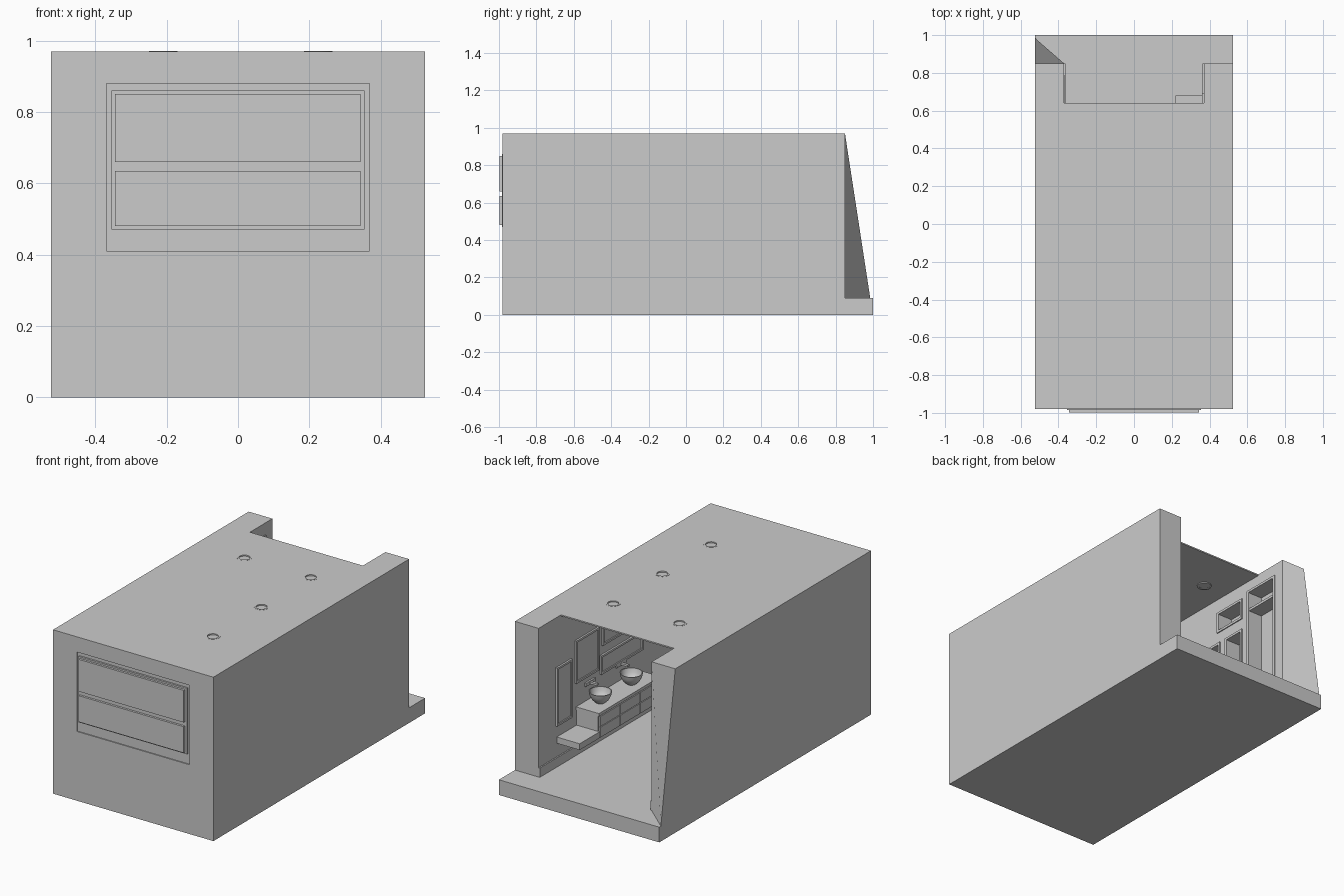
import bpy, bmesh, math
from mathutils import Vector

if "Cube" in bpy.data.objects:
    bpy.data.objects.remove(bpy.data.objects["Cube"])


def box(name, x, y, z):
    bm = bmesh.new()
    bmesh.ops.create_cube(bm, size=1)
    for v in bm.verts:
        v.co = Vector([(r[0] + r[1]) / 2 + c * (r[1] - r[0]) for r, c in zip((x, y, z), v.co)])
    return finish(name, bm)


def finish(name, bm, smooth=False):
    bmesh.ops.recalc_face_normals(bm, faces=bm.faces)
    me = bpy.data.meshes.new(name)
    bm.to_mesh(me)
    bm.free()
    ob = bpy.data.objects.new(name, me)
    bpy.context.collection.objects.link(ob)
    if smooth:
        bpy.context.view_layer.objects.active = ob
        ob.select_set(True)
        bpy.ops.object.shade_smooth_by_angle()
        ob.select_set(False)
    return ob


def lathe(name, profile, loc, steps=32, closed=False):
    bm = bmesh.new()
    vs = [bm.verts.new((r, 0, z)) for r, z in profile]
    es = [bm.edges.new(p) for p in zip(vs, vs[1:] + (vs[:1] if closed else []))]
    bmesh.ops.spin(bm, geom=vs + es, cent=(0, 0, 0), axis=(0, 0, 1),
                   angle=2 * math.pi, steps=steps)
    bmesh.ops.remove_doubles(bm, verts=bm.verts, dist=1e-5)
    ob = finish(name, bm, True)
    ob.location = loc
    return ob


def cut(target, cutter):
    m = target.modifiers.new("cut", 'BOOLEAN')
    m.operation, m.object, m.solver = 'DIFFERENCE', cutter, 'EXACT'
    bpy.context.view_layer.objects.active = target
    bpy.ops.object.modifier_apply(modifier=m.name)
    bpy.data.objects.remove(cutter)


def frame(name, a, b, depth, w, axis='x'):
    # rectangular border: a is the horizontal range, b the vertical range
    bars = [((a[0], a[0] + w), b), ((a[1] - w, a[1]), b),
            ((a[0] + w, a[1] - w), (b[0], b[0] + w)), ((a[0] + w, a[1] - w), (b[1] - w, b[1]))]
    for i, (h, v) in enumerate(bars):
        box(f"{name}_bar_{i}", *((depth, h, v) if axis == 'x' else (h, depth, v)))


# room shell
box("floor", (-.525, .525), (-.98, 1), (0, .09))
box("right_wall", (.37, .525), (-.98, .85), (.09, .97))
left = box("left_wall", (-.525, -.37), (-.98, .85), (.09, .97))
for v in left.data.vertices:                      # outer foot splays outward
    if v.co.x < -.5 and v.co.y > 0 and v.co.z < .1:
        v.co.y = .985
front = box("front_wall", (-.37, .37), (-.98, -.9), (.09, .97))
ceiling = box("ceiling", (-.37, .37), (-.9, .64), (.962, .97))
for s, n in ((1, "right"), (-1, "left")):
    box(f"{n}_baseboard", sorted((s * .362, s * .37)), (-.9, .85), (.09, .145))
box("front_baseboard", (-.362, .362), (-.9, -.892), (.09, .145))

# recessed ceiling lights
for i, (x, y) in enumerate([(-.21, .36), (.2245, .36), (.2245, -.1), (.2245, -.555)]):
    cut(ceiling, lathe("light_cutter", [(0, .9), (.036, .9), (.036, 1), (0, 1)], (x, y, 0)))
    lathe(f"light_ring_{i}", [(.03, .956), (.04, .956), (.04, .971), (.03, .971)], (x, y, 0), closed=True)
    lathe(f"light_lens_{i}", [(0, .96), (.031, .96), (.031, .964), (0, .964)], (x, y, 0))

# front window with two sashes
cut(front, box("window_cutter", (-.369, .369), (-1.1, -.8), (.41, .88)))
box("window_panel", (-.37, .37), (-.974, -.93), (.41, .88))
frame("window_frame", (-.355, .355), (.47, .86), (-.985, -.974), .012, 'y')
box("window_meeting_rail", (-.343, .343), (-.985, -.974), (.635, .66))
for n, z in (("upper", (.66, .85)), ("lower", (.48, .635))):
    box(f"{n}_sash", (-.345, .343), (-.998, -.974), z)

# left wall niches
niches = [("tall", .545, .785, .2, .9), ("upper", .285, .5, .745, .875),
          ("lower_a", .354, .5, .33, .68), ("lower_b", .165, .311, .33, .68)]
for n, y0, y1, z0, z1 in niches:
    w = .014
    cut(left, box("niche_cutter", (-.46, -.3), (y0 + w, y1 - w), (z0 + w, z1 - w)))
    frame(f"{n}_niche_frame", (y0, y1), (z0, z1), (-.37, -.364), w)
box("niche_shelf", (-.46, -.37), (.559, .771), (.77, .785))

# right wall mirrors
mirrors = [("tall", .547, .69, .33, .676), ("square", .295, .51, .514, .768),
           ("wide", -.116, .276, .478, .59), ("large", -.116, .262, .644, .86)]
for n, y0, y1, z0, z1 in mirrors:
    frame(f"{n}_mirror_frame", (y0, y1), (z0, z1), (.359, .37), .012)
    box(f"{n}_mirror_glass", (.366, .37), (y0 + .012, y1 - .012), (z0 + .012, z1 - .012))

# floating vanity with bench and drawers
box("bench", (.22, .37), (-.07, .68), (.225, .262))
box("vanity_body", (.228, .37), (-.07, .495), (.225, .36))
box("vanity_top", (.22, .37), (-.075, .5), (.355, .372))
for c in range(3):
    for r in range(2):
        y, z = -.066 + c * .187, .227 + r * .064
        box(f"drawer_{c}_{r}", (.218, .229), (y, y + .182), (z, z + .06))

# basins and wall spouts
bowl = [(0, .372), (.025, .372), (.045, .39), (.058, .415), (.063, .437),
        (.058, .437), (.052, .415), (.04, .395), (.022, .383), (0, .381)]
for i, y in enumerate((.376, .087)):
    lathe(f"basin_{i}", bowl, (.297, y, 0))
    box(f"spout_{i}", (.315, .37), (y - .008, y + .008), (.466, .478))
    box(f"tap_plate_{i}", (.36, .37), (y - .045, y + .045), (.462, .482))
